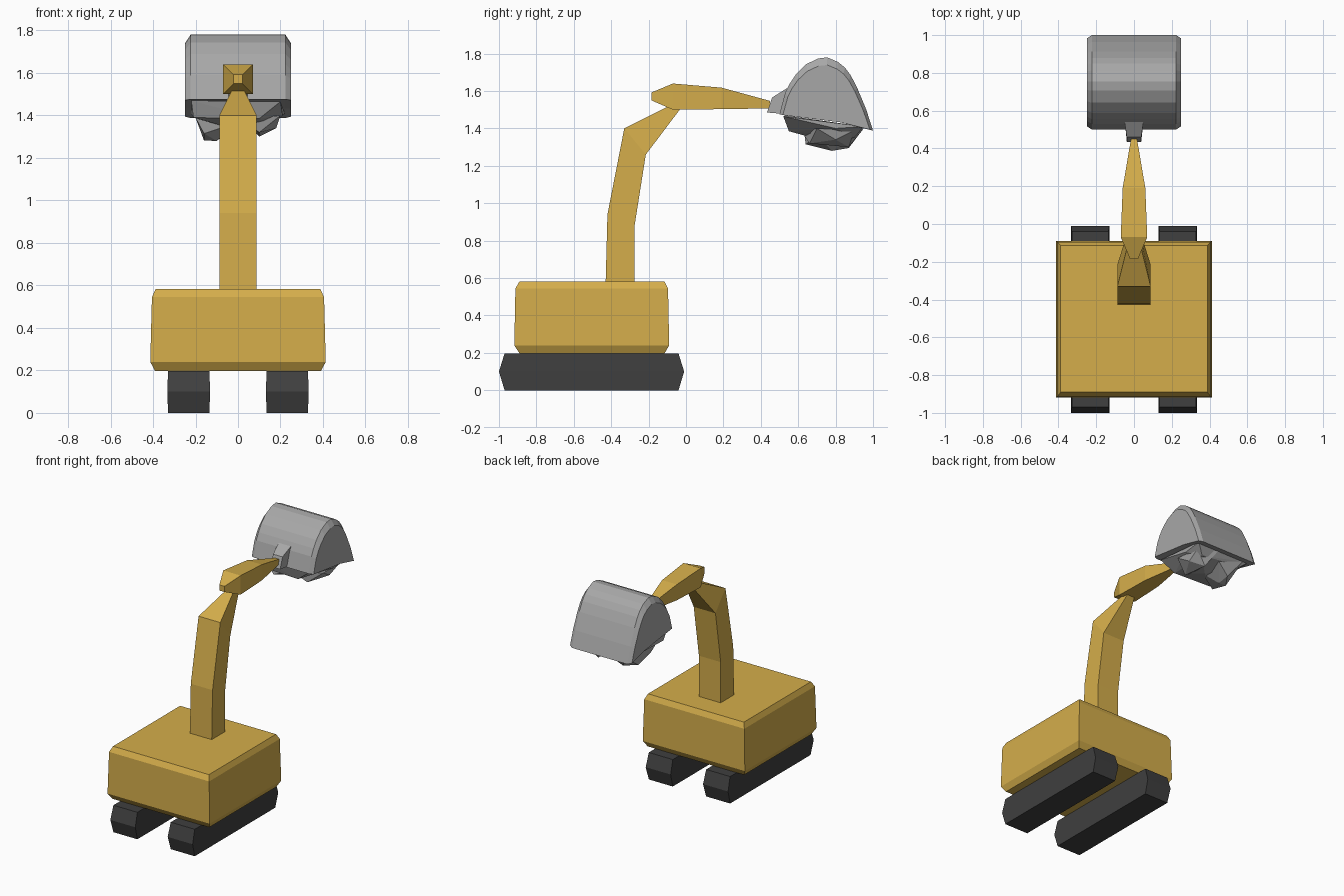
import bpy
import bmesh

cube = bpy.data.objects.get("Cube")
if cube:
    bpy.data.objects.remove(cube, do_unlink=True)


def make_material(name, red, green, blue):
    mat = bpy.data.materials.new(name)
    mat.use_nodes = True
    mat.diffuse_color = (red, green, blue, 1)
    shader = mat.node_tree.nodes["Principled BSDF"]
    shader.inputs["Base Color"].default_value = (red, green, blue, 1)
    return mat


yellow = make_material("machine yellow", 0.66, 0.42, 0.07)
black = make_material("track black", 0.05, 0.05, 0.05)
grey = make_material("steel grey", 0.39, 0.39, 0.39)


def finish(name, bm, material):
    """Turn a bmesh into a flat shaded object with one material."""
    bmesh.ops.recalc_face_normals(bm, faces=bm.faces)
    mesh = bpy.data.meshes.new(name)
    bm.to_mesh(mesh)
    bm.free()
    mesh.materials.append(material)
    obj = bpy.data.objects.new(name, mesh)
    bpy.context.collection.objects.link(obj)
    return obj


def loft(name, rings, material):
    """Join equal-sized rings of points with quads and close both ends."""
    bm = bmesh.new()
    loops = [[bm.verts.new(point) for point in ring] for ring in rings]
    for low, high in zip(loops, loops[1:]):
        for i in range(len(low)):
            j = (i + 1) % len(low)
            bm.faces.new((low[i], low[j], high[j], high[i]))
    bm.faces.new(loops[0])
    bm.faces.new(loops[-1])
    return finish(name, bm, material)


def beam(name, sections, material, x=0):
    """Loft rectangles given as (y, z, other y, other z, half width)."""
    rings = [[(x - w, ya, za), (x + w, ya, za), (x + w, yb, zb), (x - w, yb, zb)]
             for ya, za, yb, zb, w in sections]
    return loft(name, rings, material)


def rock(name, points, material):
    """Faceted lump wrapped around a few points."""
    bm = bmesh.new()
    for point in points:
        bm.verts.new(point)
    hull = bmesh.ops.convex_hull(bm, input=bm.verts)
    inside = [v for v in hull["geom_interior"] if isinstance(v, bmesh.types.BMVert)]
    bmesh.ops.delete(bm, geom=inside, context="VERTS")
    return finish(name, bm, material)


# Tracks
for side, x in (("left", 0.232), ("right", -0.232)):
    beam(side + "_track", [(-0.97, 0, -0.04, 0, 0.097),
                           (-1, 0.1, -0.01, 0.1, 0.101),
                           (-0.97, 0.197, -0.04, 0.197, 0.097)], black, x)

# Body with chamfered top and bottom rims
beam("body", [(-0.89, 0.197, -0.115, 0.197, 0.39),
              (-0.918, 0.24, -0.09, 0.24, 0.413),
              (-0.912, 0.545, -0.096, 0.545, 0.405),
              (-0.89, 0.582, -0.115, 0.582, 0.388)], yellow)

# Boom and arm
beam("boom", [(-0.43, 0.56, -0.275, 0.56, 0.088),
              (-0.42, 0.94, -0.275, 0.88, 0.088),
              (-0.33, 1.4, -0.215, 1.26, 0.088),
              (-0.1, 1.515, -0.03, 1.505, 0.03)], yellow)
beam("arm", [(-0.185, 1.55, -0.185, 1.592, 0.021),
             (-0.07, 1.5, -0.07, 1.64, 0.07),
             (0.19, 1.503, 0.19, 1.618, 0.06),
             (0.45, 1.507, 0.45, 1.547, 0.016)], yellow)

# Bracket joining the arm to the bucket
beam("bucket_bracket", [(0.433, 1.485, 0.46, 1.565, 0.038),
                        (0.56, 1.475, 0.54, 1.615, 0.05)], grey)

# Bucket: arched shell with chamfered ends
arch = [(0.5, 1.476), (0.53, 1.59), (0.555, 1.64), (0.588, 1.69), (0.642, 1.743),
        (0.706, 1.774), (0.755, 1.78), (0.813, 1.755), (0.85, 1.725), (0.88, 1.685),
        (0.914, 1.62), (0.963, 1.503), (1, 1.388), (0.83, 1.432)]
end = [(0.75 + (y - 0.75) * 0.93, 1.44 + (z - 1.44) * 0.88) for y, z in arch]
loft("bucket", [[(x, y, z) for y, z in ring] for x, ring in
                ((-0.25, end), (-0.223, arch), (0.223, arch), (0.25, end))], grey)

# Load of rocks hanging below the bucket
rock("rock_core", [(-0.22, 0.53, 1.47), (0.2, 0.52, 1.465), (0.22, 0.95, 1.41),
                   (-0.22, 0.95, 1.41), (-0.21, 0.56, 1.39), (0.1, 0.55, 1.385),
                   (0.21, 0.8, 1.4), (0.15, 0.9, 1.35), (-0.18, 0.92, 1.38),
                   (0, 0.75, 1.33)], grey)
rock("rock_right", [(-0.2, 0.63, 1.39), (-0.16, 0.64, 1.315), (-0.16, 0.78, 1.282),
                    (-0.1, 0.78, 1.28), (-0.1, 0.87, 1.295), (-0.02, 0.7, 1.36),
                    (-0.17, 0.95, 1.4), (0, 0.9, 1.36)], grey)
rock("rock_left", [(0.02, 0.62, 1.38), (0.1, 0.66, 1.32), (0.1, 0.87, 1.3),
                   (0.18, 0.8, 1.34), (0.2, 0.7, 1.4), (0.05, 0.95, 1.4),
                   (0.19, 0.9, 1.39)], grey)
